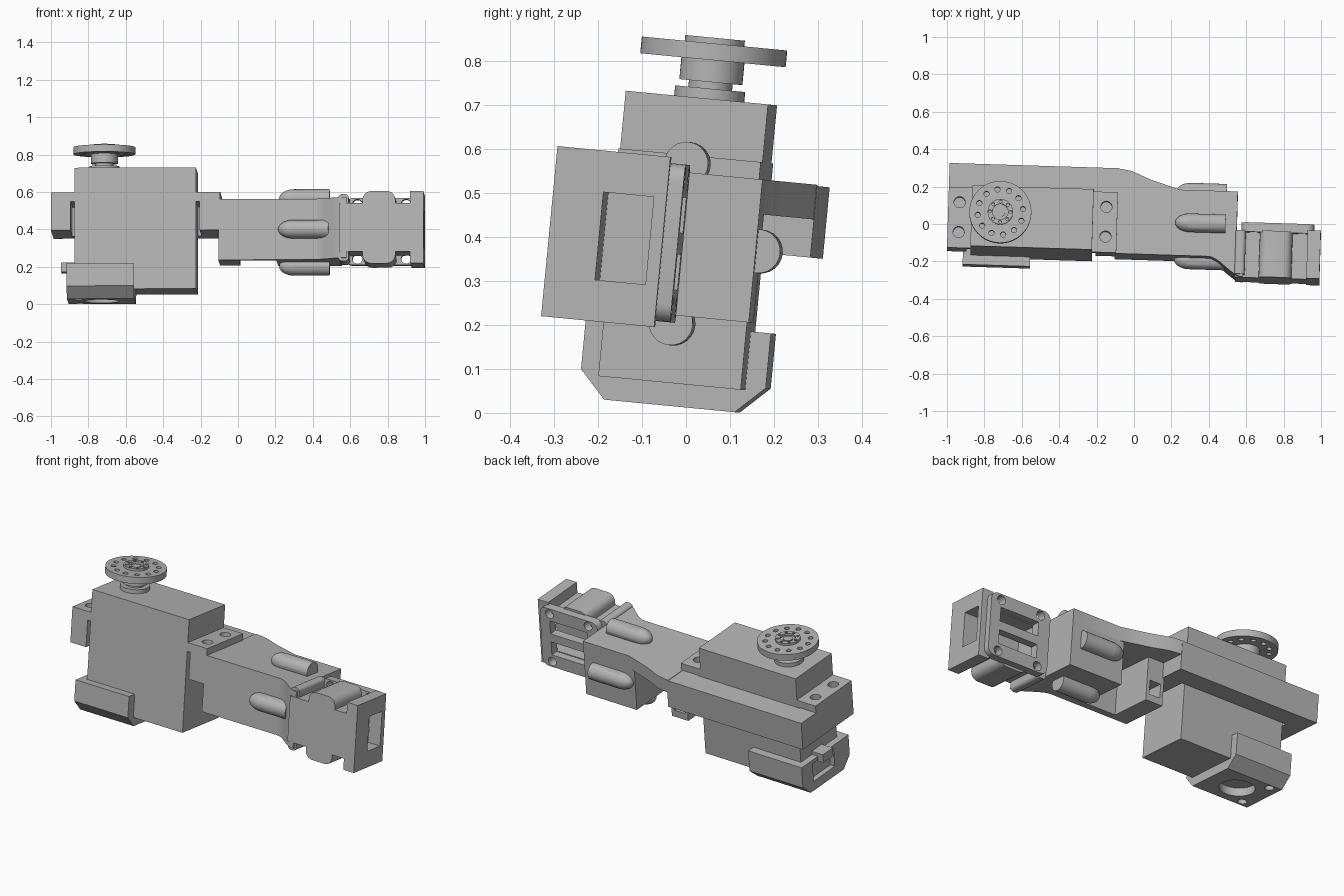
import bpy, bmesh, math
from mathutils import Matrix, Vector

if "Cube" in bpy.data.objects:
    bpy.data.objects.remove(bpy.data.objects["Cube"], do_unlink=True)

grey = bpy.data.materials.new("light_grey")
grey.use_nodes = True
COLOUR = (0.46, 0.46, 0.46, 1)
grey.diffuse_color = COLOUR
grey.node_tree.nodes["Principled BSDF"].inputs["Base Color"].default_value = COLOUR

MID = -0.017   # height of the arm's centre line in the tilted frame
parts = []


def finish(name, bm):
    bmesh.ops.recalc_face_normals(bm, faces=bm.faces)
    mesh = bpy.data.meshes.new(name)
    bm.to_mesh(mesh)
    bm.free()
    mesh.materials.append(grey)
    ob = bpy.data.objects.new(name, mesh)
    bpy.context.collection.objects.link(ob)
    parts.append(ob)
    return ob


def box(name, x, y, z, round_axis=None, radius=0.03):
    bm = bmesh.new()
    bmesh.ops.create_cube(bm, size=1)
    for v in bm.verts:
        v.co = Vector([(r[0] + r[1]) / 2 + c * (r[1] - r[0]) for r, c in zip((x, y, z), v.co)])
    if round_axis is not None:
        edges = [e for e in bm.edges
                 if abs((e.verts[0].co - e.verts[1].co).normalized()[round_axis]) > 0.9]
        bmesh.ops.bevel(bm, geom=edges, offset=radius, segments=5, profile=0.5, affect='EDGES')
    return finish(name, bm)


def prism(name, points, axis, low, high):
    """Extrude a 2D outline along x (points are y,z) or z (points are x,y)."""
    bm = bmesh.new()
    place = (lambda p: (low, *p)) if axis == 0 else (lambda p: (*p, low))
    face = bm.faces.new([bm.verts.new(place(p)) for p in points])
    made = bmesh.ops.extrude_face_region(bm, geom=[face])["geom"]
    shift = Vector((high - low, 0, 0) if axis == 0 else (0, 0, high - low))
    bmesh.ops.translate(bm, vec=shift, verts=[g for g in made if isinstance(g, bmesh.types.BMVert)])
    return finish(name, bm)


def cyl(name, centre, radius, length, axis=2, sides=40):
    bm = bmesh.new()
    bmesh.ops.create_cone(bm, cap_ends=True, segments=sides, radius1=radius,
                          radius2=radius, depth=length)
    turn = Matrix.Rotation(math.pi / 2, 4, 'X') if axis == 1 else Matrix()
    bm.transform(Matrix.Translation(centre) @ turn)
    return finish(name, bm)


def combine(ob, others, operation='DIFFERENCE'):
    for other in others:
        mod = ob.modifiers.new("cut", 'BOOLEAN')
        mod.operation, mod.solver, mod.object = operation, 'EXACT', other
    deps = bpy.context.evaluated_depsgraph_get()
    result = bpy.data.meshes.new_from_object(ob.evaluated_get(deps))
    ob.modifiers.clear()
    ob.data = result
    for other in others:
        parts.remove(other)
        bpy.data.objects.remove(other, do_unlink=True)


# Servo body and its mounting ears
FRONT = -0.175
box("servo_body", (-0.87, -0.22), (FRONT, 0.15), (-0.334, 0.317))
for side, x0, x1, hole in (("right", -0.995, -0.865, -0.935), ("left", -0.225, -0.09, -0.15)):
    ear = box("servo_ear_" + side, (x0, x1), (FRONT, 0.15), (0.135, 0.185))
    combine(ear, [cyl("hole", (hole, y, 0.15), 0.03, 0.2, sides=24) for y in (-0.09, 0.07)])

# Bottom cap with chamfered long edges, shaft opening and end recess
cap = prism("servo_bottom_cap", [(-0.226, -0.322), (-0.167, -0.386), (0.131, -0.386),
                                 (0.196, -0.325), (0.196, -0.2), (-0.226, -0.2)], 0, -0.91, -0.55)
combine(cap, [cyl("hole", (-0.73, -0.02, -0.38), 0.095, 0.08),
              cyl("hole", (-0.85, 0.1, -0.38), 0.025, 0.06, sides=20),
              cyl("hole", (-0.85, -0.13, -0.38), 0.025, 0.06, sides=20),
              box("recess", (-0.95, -0.88), (-0.09, 0.1), (-0.33, -0.22))])
box("cable_tab", (-0.945, -0.86), (-0.04, 0.05), (-0.23, -0.18))

# Output shaft and perforated round horn
HX = -0.715
cyl("shaft_base", (HX, 0, 0.325), 0.08, 0.03)
cyl("shaft_neck", (HX, 0, 0.35), 0.05, 0.05)
cyl("horn_boss", (HX, 0, 0.385), 0.072, 0.06)
horn = cyl("horn_disc", (HX, 0, 0.424), 0.166, 0.038, sides=64)
combine(horn, [cyl("hole", (HX + 0.122 * math.cos(a), 0.122 * math.sin(a), 0.42), 0.014, 0.1, sides=16)
               for a in (math.tau * (i + 0.3) / 12 for i in range(12))])
hub = cyl("horn_hub", (HX, 0, 0.445), 0.068, 0.022)
combine(hub, [cyl("hole", (HX, 0, 0.455), 0.042, 0.03)] +
        [cyl("hole", (HX + 0.055 * math.cos(a), 0.055 * math.sin(a), 0.455), 0.008, 0.03, sides=10)
         for a in (math.tau * i / 8 for i in range(8))])
cyl("horn_screw", (HX, 0, 0.442), 0.026, 0.016, sides=24)

# Bracket that wraps round the servo on three sides
prism("servo_bracket", [(-0.995, FRONT), (-0.89, FRONT), (-0.89, 0.155), (-0.2, 0.155),
                        (-0.2, FRONT), (-0.09, FRONT), (-0.09, 0.283), (-0.995, 0.283)],
      2, -0.02, 0.143)

# Arm: tapering top plate, front wall, foot and end block
BACK, LOW, TOP = 0.178, MID - 0.163, MID + 0.163
prism("arm_top_plate", [(-0.1, FRONT), (0.55, FRONT), (0.55, BACK), (0.24, BACK),
                        (0.08, 0.228), (-0.02, 0.27), (-0.1, 0.283)], 2, 0.067, TOP)
box("arm_front_wall", (-0.1, 0.55), (FRONT, -0.13), (LOW, TOP))
foot = box("arm_foot", (-0.1, 0.01), (FRONT, 0.13), (LOW, 0.1))
combine(foot, [box("slot", (-0.08, -0.01), (0.03, 0.2), (-0.14, -0.06))])
box("arm_end_block", (0.21, 0.55), (FRONT, BACK), (LOW, TOP))

# Half-round ribs on the four sides of the arm, rounded at one end
for i, side in enumerate(("top", "front", "bottom", "back")):
    bm = bmesh.new()
    bmesh.ops.create_uvsphere(bm, u_segments=24, v_segments=12, radius=0.05)
    bm.transform(Matrix.Rotation(math.pi / 2, 4, 'Y'))
    bmesh.ops.bisect_plane(bm, geom=bm.verts[:] + bm.edges[:] + bm.faces[:],
                           plane_co=(0, 0, 0), plane_no=(1, 0, 0), clear_outer=True)
    rim = [e for e in bm.edges if e.is_boundary]
    made = bmesh.ops.extrude_edge_only(bm, edges=rim)["geom"]
    far = [g for g in made if isinstance(g, bmesh.types.BMVert)]
    bmesh.ops.translate(bm, vec=(0.19, 0, 0), verts=far)
    bmesh.ops.holes_fill(bm, edges=[e for e in bm.edges if e.is_boundary])
    for v in bm.verts:
        if v.co.x < 0:
            v.co.x *= 1.6
    bm.transform(Matrix.Translation((0, 0, MID)) @ Matrix.Rotation(i * math.pi / 2, 4, 'X')
                 @ Matrix.Translation((0.3, 0, 0.182)))
    finish("arm_rib_" + side, bm)

# Curved neck joining the arm to the end bracket
curve = []
for i in range(13):
    t = i / 12
    curve.append((0.4 + 0.19 * t, FRONT - 0.104 * (3 * t * t - 2 * t ** 3)))
prism("neck", curve + [(0.59, -0.03), (0.4, -0.03)], 2, LOW, TOP)

# End bracket: hollow core, rounded pads, end wall with window
NEAR, REAR, HALF = -0.279, -0.03, 0.194
core = box("end_bracket_core", (0.55, 0.95), (NEAR, REAR), (MID - 0.13, MID + 0.13))
pad = box("pad", (0.675, 0.85), (NEAR, REAR), (MID - HALF, MID + HALF), 1, 0.045)
flare = box("flare", (0.545, 0.6), (-0.265, REAR), (MID - 0.18, MID + 0.18), 1, 0.02)
wall = box("wall", (0.93, 1.0), (NEAR, REAR + 0.009), (MID - HALF, MID + HALF))
combine(core, [pad, flare, wall], 'UNION')
combine(core, [box("cavity", (0.64, 1.1), (-0.165, -0.05), (MID - 0.1, MID + 0.1)),
               box("opening", (0.64, 0.92), (-0.1, 0.1), (MID - 0.1, MID + 0.1))])

# Rounded back plate with two long windows and four screw holes
plate = box("back_plate", (0.575, 0.965), (-0.037, 0.013), (MID - 0.18, MID + 0.18), 1, 0.04)
combine(plate, [box("window", (0.65, 0.9), (-0.1, 0.1), (MID + z - 0.04, MID + z + 0.04))
                for z in (-0.065, 0.065)] +
        [cyl("hole", (x, 0, MID + z), 0.026, 0.2, 1, 24) for x in (0.64, 0.9) for z in (-0.147, 0.147)])

# Smooth the round surfaces, then lean the whole assembly
lean = (Matrix.Translation((0, 0, 0.4)) @ Matrix.Rotation(math.radians(-5.5), 4, 'X')
        @ Matrix.Rotation(math.radians(-1.8), 4, 'Z'))
bpy.ops.object.select_all(action='DESELECT')
for ob in parts:
    ob.data.transform(lean)
    ob.select_set(True)
bpy.context.view_layer.objects.active = parts[0]
bpy.ops.object.shade_smooth_by_angle(angle=math.radians(30))
